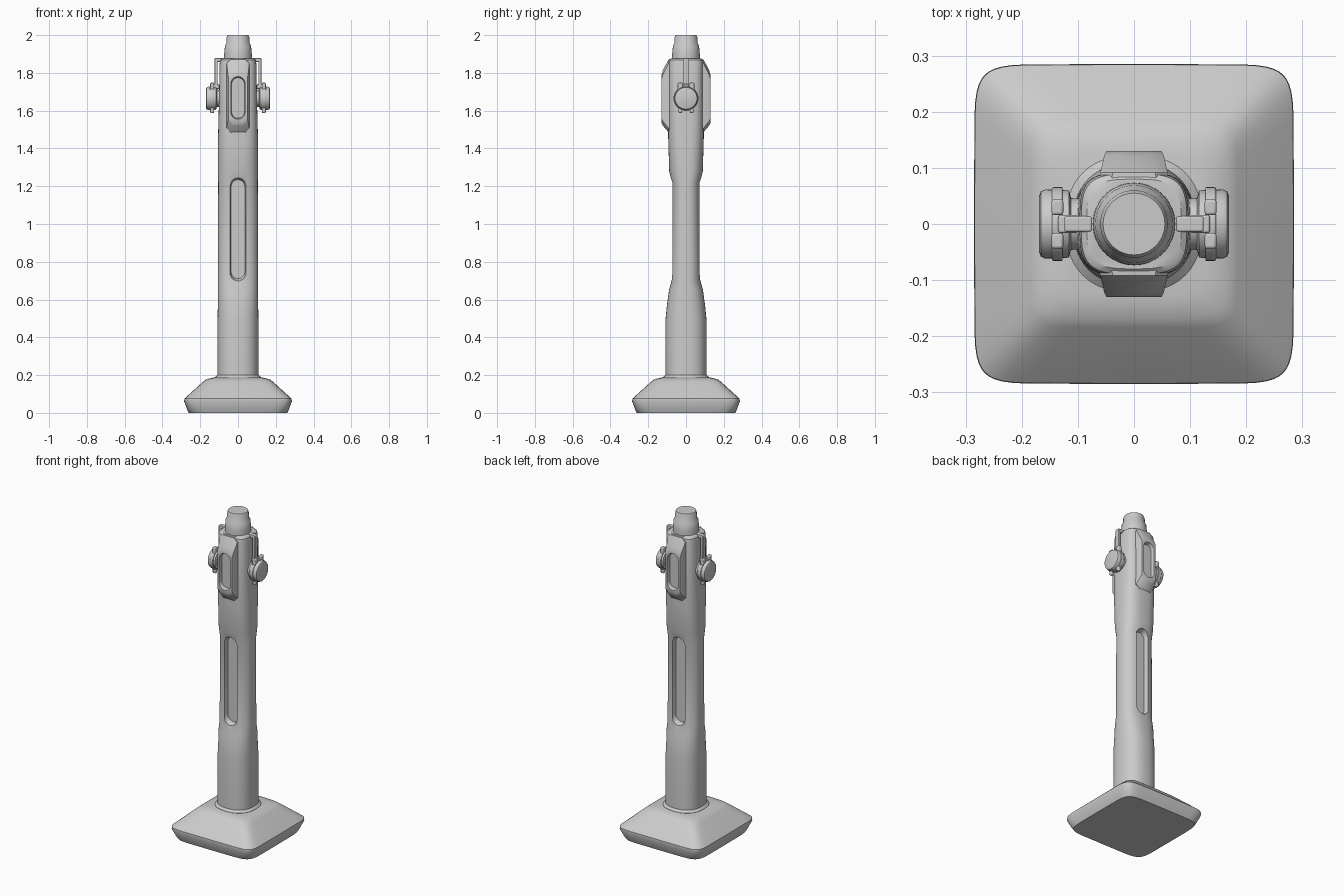
import bpy, bmesh, math
from math import sin, cos, pi

if "Cube" in bpy.data.objects:
    bpy.data.objects.remove(bpy.data.objects["Cube"])


def loft(name, rings, smooth=35, bevel=0):
    """Skin a stack of equal-length rings and cap both ends."""
    bm = bmesh.new()
    loops = [[bm.verts.new(p) for p in ring] for ring in rings]
    n = len(loops[0])
    for a, b in zip(loops, loops[1:]):
        for i in range(n):
            j = (i + 1) % n
            bm.faces.new((a[i], a[j], b[j], b[i]))
    bm.faces.new(loops[0])
    bm.faces.new(loops[-1])
    bmesh.ops.recalc_face_normals(bm, faces=bm.faces)
    me = bpy.data.meshes.new(name)
    bm.to_mesh(me)
    bm.free()
    ob = bpy.data.objects.new(name, me)
    bpy.context.collection.objects.link(ob)
    if bevel:
        m = ob.modifiers.new("bevel", 'BEVEL')
        m.width, m.segments, m.limit_method = bevel, 3, 'ANGLE'
    shade(ob, smooth)
    return ob


def shade(ob, angle):
    bpy.ops.object.select_all(action='DESELECT')
    ob.select_set(True)
    bpy.context.view_layer.objects.active = ob
    bpy.ops.object.shade_smooth_by_angle(angle=math.radians(angle))


def oval(a, b, p=2.0, n=48):
    """Superellipse outline: p=2 is round, larger is squarer."""
    f = lambda v: math.copysign(abs(v) ** (2 / p), v)
    return [(a * f(cos(2 * pi * i / n)), b * f(sin(2 * pi * i / n))) for i in range(n)]


def capsule(w, z0, z1, n=10):
    pts = [(w * cos(pi * i / n), z1 - w + w * sin(pi * i / n)) for i in range(n + 1)]
    return pts + [(-w * cos(pi * i / n), z0 + w - w * sin(pi * i / n)) for i in range(n + 1)]


def octagon(w, z0, z1, c):
    return [(w, z0 + c), (w, z1 - c), (w - c, z1), (c - w, z1),
            (-w, z1 - c), (-w, z0 + c), (c - w, z0), (w - c, z0)]


def vertical(name, sections, **kw):
    return loft(name, [[(x, y, z) for x, y in oval(a, b, p)] for z, a, b, p in sections], **kw)


def along_y(name, layers, **kw):
    return loft(name, [[(x, y, z) for x, z in pts] for y, pts in layers], **kw)


def along_x(name, layers, zc, **kw):
    return loft(name, [[(x, r * cos(2 * pi * i / 32), zc + r * sin(2 * pi * i / 32))
                        for i in range(32)] for x, r in layers], **kw)


def box(name, x0, x1, y, z0, z1, bevel=0.004, yc=0):
    q = [(-y + yc, z0), (y + yc, z0), (y + yc, z1), (-y + yc, z1)]
    return loft(name, [[(x, *p) for p in q] for x in (x0, x1)], bevel=bevel)


def carve(ob, cutter):
    m = ob.modifiers.new("carve", 'BOOLEAN')
    m.operation, m.solver, m.object = 'DIFFERENCE', 'EXACT', cutter
    bpy.context.view_layer.objects.active = ob
    bpy.ops.object.modifier_apply(modifier=m.name)
    bpy.data.objects.remove(cutter)
    shade(ob, 35)


# Square foot with soft corners and sloping sides
vertical("base", [(0, .262, .262, 8), (.015, .268, .268, 9), (.06, .285, .285, 10),
                  (.075, .284, .284, 10), (.165, .185, .185, 8), (.178, .168, .168, 7),
                  (.187, .13, .13, 5)])

# Column: round below, flattened around the slots, squarish at the head
column = vertical("column", [
    (.15, .122, .122, 2.4), (.188, .122, .122, 2.4), (.20, .109, .109, 2.4),
    (.50, .108, .108, 2.4), (.56, .107, .102, 2.4), (.65, .107, .09, 2.5),
    (.70, .106, .076, 2.5), (1.22, .105, .074, 2.5), (1.28, .106, .089, 2.6),
    (1.45, .106, .094, 2.8), (1.60, .102, .094, 3.2), (1.85, .097, .092, 3.6),
    (1.868, .094, .089, 3.6), (1.876, .084, .08, 3.4)])

# Stepped round top
vertical("top_cap", [(1.86, .074, .074, 2), (1.90, .073, .073, 2), (1.945, .069, .069, 2),
                     (1.955, .062, .062, 2), (1.99, .060, .060, 2), (2.0, .055, .055, 2)], smooth=50)

# Long slots and raised framed panels, front and back
for s, side in ((-1, "front"), (1, "back")):
    carve(column, along_y("slot_cutter", [(s * .045, capsule(.036, .71, 1.235)),
                                          (s * .15, capsule(.062, .67, 1.265))]))
    panel = along_y("panel_" + side, [(s * .05, octagon(.064, 1.48, 1.875, .02)),
                                      (s * .092, octagon(.060, 1.485, 1.872, .022)),
                                      (s * .122, octagon(.053, 1.52, 1.815, .024)),
                                      (s * .13, octagon(.049, 1.535, 1.79, .024))])
    carve(panel, along_y("recess_cutter", [(s * .108, capsule(.034, 1.56, 1.775)),
                                           (s * .15, capsule(.042, 1.55, 1.785))]))

# Side knobs with collar, lugs and hanging strap
for s, side in ((-1, "left"), (1, "right")):
    along_x("knob_" + side, [(s * .06, .044), (s * .112, .046), (s * .116, .060), (s * .158, .062),
                             (s * .166, .058), (s * .169, .050)], 1.665)
    along_x("collar_" + side, [(s * .127, .066), (s * .146, .066)], 1.665, bevel=.003)
    for y in (-.03, .03):
        box("upper_lug_" + side, s * .126, s * .147, .014, 1.70, 1.748, .005, y)
        box("lower_lug_" + side, s * .126, s * .147, .010, 1.588, 1.63, .005, y)
    box("strap_" + side, s * .108, s * .124, .014, 1.70, 1.872)
    box("strap_hook_" + side, s * .075, s * .124, .014, 1.858, 1.878)
    box("strap_foot_" + side, s * .10, s * .135, .016, 1.715, 1.74)
